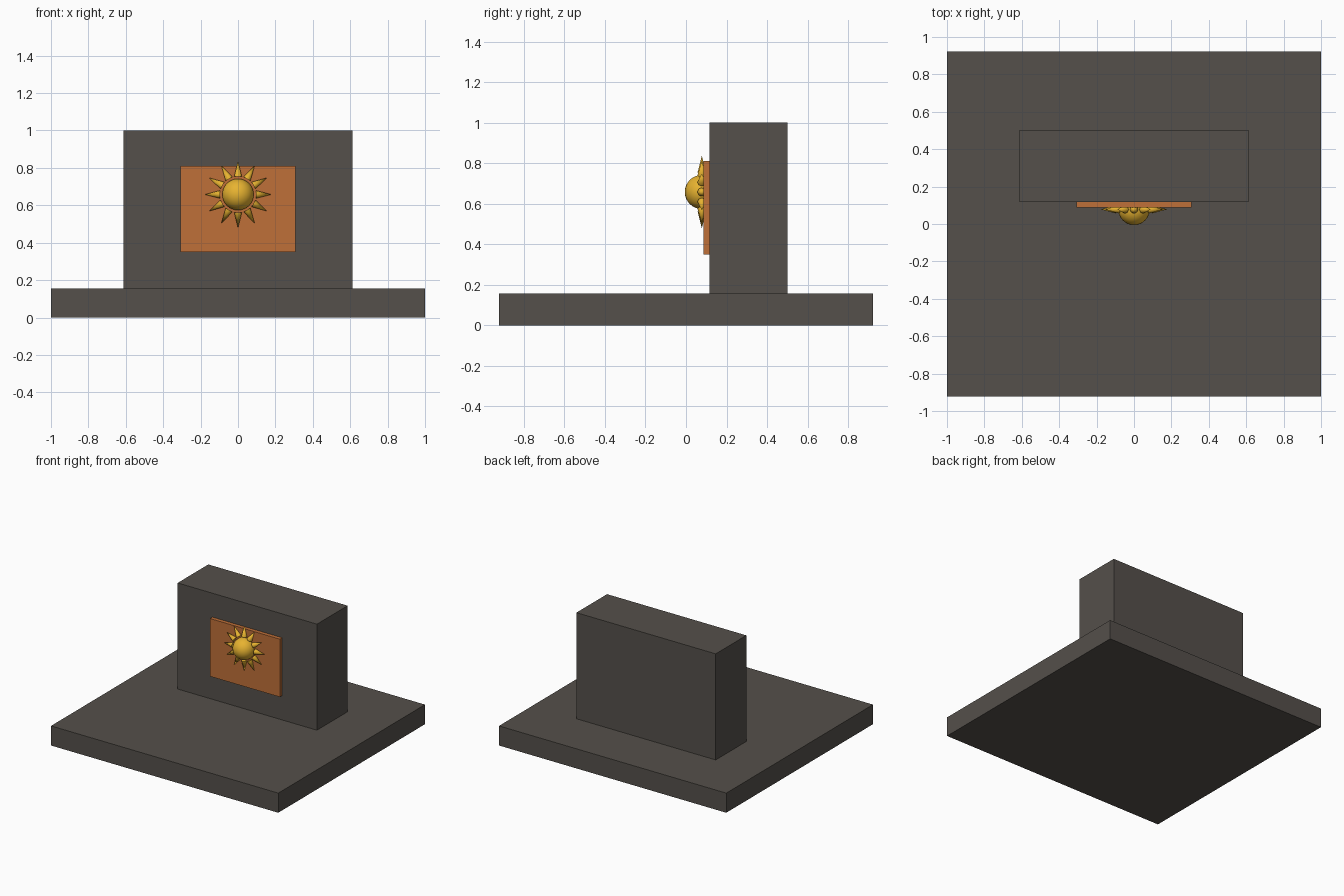
import bpy, math
from mathutils import Vector

if "Cube" in bpy.data.objects:
    bpy.data.objects.remove(bpy.data.objects["Cube"])


def material(name, rgb):
    m = bpy.data.materials.new(name)
    m.diffuse_color = (*rgb, 1)
    m.use_nodes = True
    m.node_tree.nodes["Principled BSDF"].inputs["Base Color"].default_value = m.diffuse_color
    return m


STONE = material("dark_stone", (0.09, 0.08, 0.07))
COPPER = material("copper", (0.52, 0.16, 0.04))
GOLD = material("gold", (0.8, 0.45, 0.03))


def box(name, lo, hi, mat):
    lo, hi = Vector(lo), Vector(hi)
    bpy.ops.mesh.primitive_cube_add(size=1, location=(lo + hi) / 2)
    ob = bpy.context.object
    ob.name = name
    ob.scale = hi - lo
    bpy.ops.object.transform_apply(location=False, rotation=False, scale=True)
    ob.data.materials.append(mat)
    return ob


# Base slab, upright block and plaque
box("base_slab", (-1, -0.922, 0), (1, 0.922, 0.156), STONE)
box("upright_block", (-0.613, 0.117, 0.156), (0.613, 0.502, 1.0), STONE)
box("plaque", (-0.307, 0.087, 0.35), (0.307, 0.117, 0.81), COPPER)

# Sun disc: a ball half sunk into the plaque
centre = Vector((0, 0.078, 0.658))
bpy.ops.mesh.primitive_uv_sphere_add(segments=32, ring_count=16, radius=0.084, location=centre)
sun = bpy.context.object
sun.name = "sun_ball"
sun.data.materials.append(GOLD)
bpy.ops.object.shade_smooth()

# Twelve pointed rays around the ball
inner, outer = 0.096, 0.179
for i in range(12):
    a = math.radians(30 * i)
    d = Vector((math.sin(a), 0, math.cos(a)))
    bpy.ops.mesh.primitive_cone_add(vertices=16, radius1=0.021, radius2=0, depth=outer - inner,
                                    location=centre + d * (inner + outer) / 2,
                                    rotation=(0, a, 0))
    ray = bpy.context.object
    ray.name = f"sun_ray_{i + 1}"
    ray.data.materials.append(GOLD)
    bpy.ops.object.shade_smooth_by_angle(angle=math.radians(40))
